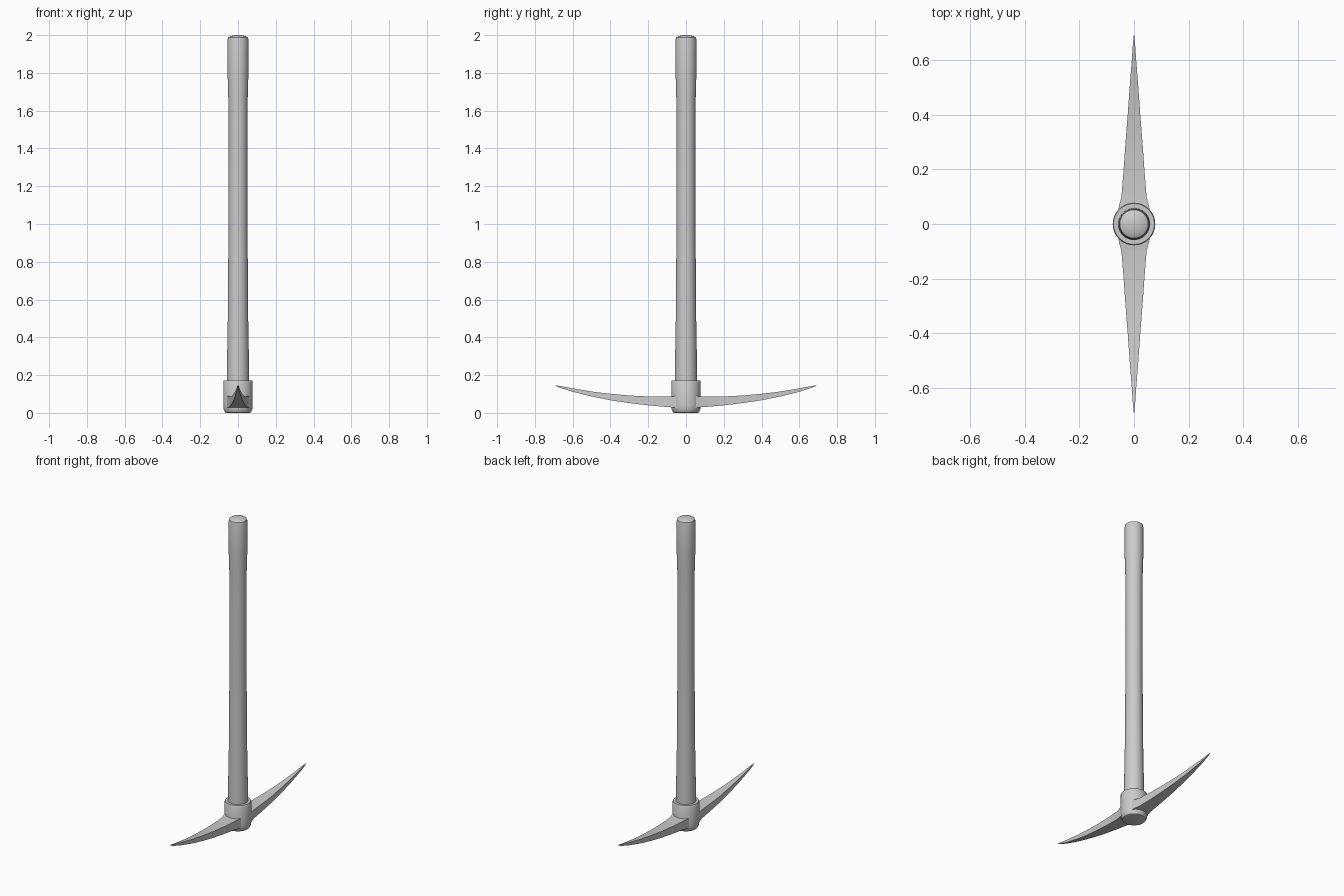
import bpy, bmesh, math

if "Cube" in bpy.data.objects:
    bpy.data.objects.remove(bpy.data.objects["Cube"])


def finish(name, bm, angle=35):
    bmesh.ops.recalc_face_normals(bm, faces=bm.faces)
    mesh = bpy.data.meshes.new(name)
    bm.to_mesh(mesh)
    bm.free()
    obj = bpy.data.objects.new(name, mesh)
    bpy.context.collection.objects.link(obj)
    bpy.ops.object.select_all(action='DESELECT')
    obj.select_set(True)
    bpy.context.view_layer.objects.active = obj
    bpy.ops.object.shade_smooth_by_angle(angle=math.radians(angle))
    return obj


def loft(bm, rings):
    loops = [[bm.verts.new(p) for p in ring] for ring in rings]
    n = len(loops[0])
    for a, b in zip(loops, loops[1:]):
        for i in range(n):
            j = (i + 1) % n
            bm.faces.new((a[i], a[j], b[j], b[i]))
    bm.faces.new(loops[0])
    bm.faces.new(loops[-1])


def lathe(name, profile, sides=32):
    bm = bmesh.new()
    loft(bm, [[(r * math.cos(2 * math.pi * i / sides),
                r * math.sin(2 * math.pi * i / sides), z)
               for i in range(sides)] for r, z in profile])
    return finish(name, bm)


# Handle: slightly waisted shaft with a gently domed top
lathe("handle", [(0.058, 0.02), (0.059, 0.20), (0.057, 0.33), (0.054, 0.50),
                 (0.051, 0.90), (0.050, 1.40), (0.051, 1.65), (0.055, 1.79),
                 (0.055, 1.975), (0.052, 1.988), (0.040, 1.995), (0.015, 2.0)])

# Socket around the handle, with a rounded foot
lathe("socket", [(0.060, 0.0), (0.068, 0.003), (0.073, 0.012), (0.077, 0.022),
                 (0.078, 0.04), (0.078, 0.166), (0.075, 0.172), (0.056, 0.172)])

# Pick blades: (y, half width, bottom z, top z), curving up to a point
stations = [(0.04, 0.060, 0.022, 0.092), (0.065, 0.055, 0.029, 0.088),
            (0.10, 0.046, 0.031, 0.086), (0.20, 0.038, 0.040, 0.087),
            (0.30, 0.031, 0.052, 0.092), (0.40, 0.023, 0.067, 0.101),
            (0.50, 0.016, 0.087, 0.113), (0.60, 0.008, 0.112, 0.130),
            (0.66, 0.004, 0.131, 0.141), (0.69, 0.001, 0.143, 0.146)]
for name, side in (("front_blade", -1), ("back_blade", 1)):
    bm = bmesh.new()
    loft(bm, [[(-w, side * y, lo), (w, side * y, lo),
               (w, side * y, hi), (-w, side * y, hi)]
              for y, w, lo, hi in stations])
    finish(name, bm)
